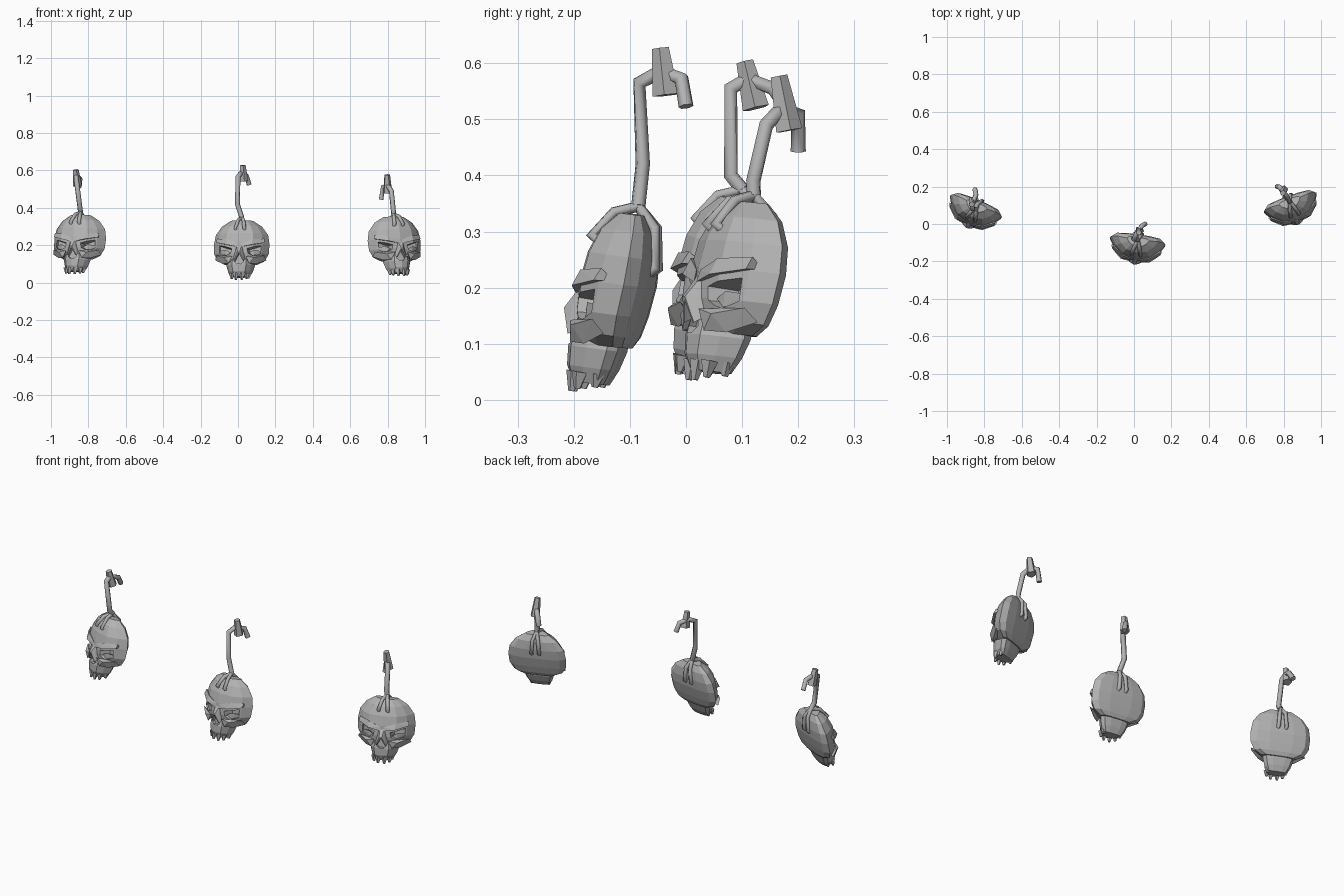
import bpy, bmesh
from math import radians
from mathutils import Vector, Matrix

cube = bpy.data.objects.get("Cube")
if cube:
    bpy.data.objects.remove(cube)

bone = bpy.data.materials.new("bone_grey")
bone.use_nodes = True
grey = (0.45, 0.45, 0.45, 1)
bone.diffuse_color = grey
bone.node_tree.nodes["Principled BSDF"].inputs["Base Color"].default_value = grey


def to_mesh(bm, name):
    bmesh.ops.recalc_face_normals(bm, faces=bm.faces)
    mesh = bpy.data.meshes.new(name)
    bm.to_mesh(mesh)
    bm.free()
    mesh.materials.append(bone)
    return mesh


def place(name, mesh, matrix=None):
    obj = bpy.data.objects.new(name, mesh)
    bpy.context.scene.collection.objects.link(obj)
    if matrix:
        obj.matrix_world = matrix
    return obj


def flip(points):
    return [(-x, y, z) for x, y, z in points]


def hull(name, points):
    bm = bmesh.new()
    for p in points:
        bm.verts.new(p)
    res = bmesh.ops.convex_hull(bm, input=bm.verts)
    loose = {g for g in res["geom_interior"] + res["geom_unused"]
             if isinstance(g, bmesh.types.BMVert) and g.is_valid and not g.link_faces}
    bmesh.ops.delete(bm, geom=list(loose), context="VERTS")
    return to_mesh(bm, name)


# Horizontal half section: share of half width, share of depth from the back
SECTION = [(0, 1), (.5, .9), (.8, .6), (1, .22), (.82, .05), (.4, 0)]


def loft(name, rows):
    """Rows are (z, half width, front y, back y)."""
    bm = bmesh.new()
    outline = SECTION + [(-x, f) for x, f in SECTION[:0:-1]]
    rings = [[bm.verts.new((x * w, back + (front - back) * f, z)) for x, f in outline]
             for z, w, front, back in rows]
    for low, high in zip(rings, rings[1:]):
        for i in range(len(low)):
            j = (i + 1) % len(low)
            bm.faces.new((low[i], low[j], high[j], high[i]))
    bm.faces.new(rings[0])
    bm.faces.new(rings[-1])
    return to_mesh(bm, name)


def spike(name, start, end, r1, r2, sides):
    a, b = Vector(start), Vector(end)
    bm = bmesh.new()
    turn = (b - a).to_track_quat("Z", "Y").to_matrix().to_4x4()
    bmesh.ops.create_cone(bm, cap_ends=True, segments=sides, radius1=r1, radius2=r2,
                          depth=(b - a).length, matrix=Matrix.Translation((a + b) / 2) @ turn)
    return to_mesh(bm, name)


def evaluated(obj):
    graph = bpy.context.evaluated_depsgraph_get()
    return bpy.data.meshes.new_from_object(obj.evaluated_get(graph), depsgraph=graph)


def tube(name, points, radius):
    curve = bpy.data.curves.new(name, "CURVE")
    curve.dimensions = "3D"
    curve.bevel_depth = radius
    curve.bevel_resolution = 1
    curve.use_fill_caps = True
    line = curve.splines.new("POLY")
    line.points.add(len(points) - 1)
    for target, p in zip(line.points, points):
        target.co = (*p, 1)
    temp = place(name, curve)
    mesh = evaluated(temp)
    bpy.data.objects.remove(temp)
    mesh.materials.clear()
    mesh.materials.append(bone)
    return mesh


# Cutters for the eye sockets and the nose opening
rim = [(.03, .175), (.075, .185), (.125, .205), (.125, .145), (.08, .125), (.038, .142)]
socket = [(x, -.2, z) for x, z in rim]
socket += [(.08 + (x - .08) * .65, -.045, .16 + (z - .16) * .65) for x, z in rim]
gap = [(0, .145), (.024, .1), (.012, .088), (-.012, .088), (-.024, .1)]
nose_gap = [(x, y, z) for x, z in gap for y in (-.2, -.092)]
cutters = [place("cutter", hull("cutter", p)) for p in (socket, flip(socket), nose_gap)]
for c in cutters:
    c.hide_render = True


def carve(mesh):
    temp = place("temp", mesh)
    for c in cutters:
        mod = temp.modifiers.new("cut", "BOOLEAN")
        mod.operation = "DIFFERENCE"
        mod.solver = "EXACT"
        mod.object = c
    result = evaluated(temp)
    bpy.data.objects.remove(temp)
    return result


# Skull parts, shared by all three skulls
parts = {}
parts["cranium"] = carve(loft("cranium", [
    (.092, .085, -.085, -.005), (.112, .126, -.1, .004), (.15, .147, -.108, .012),
    (.205, .15, -.108, .02), (.255, .141, -.1, .02), (.3, .108, -.082, .012),
    (.33, .06, -.052, -.005)]))
parts["upper_jaw"] = carve(loft("upper_jaw", [
    (.022, .05, -.1, -.035), (.05, .066, -.113, -.022),
    (.085, .077, -.115, -.012), (.12, .07, -.108, -.012)]))
nose = [(.014, -.1, .198), (.016, -.112, .165), (.006, -.13, .15), (.032, -.1, .115),
        (.027, -.115, .105), (.008, -.09, .2)]
parts["nose"] = carve(hull("nose", nose + flip(nose)))
brow = [(.006, -.112, .178), (.01, -.108, .2), (.07, -.112, .192), (.07, -.1, .222),
        (.13, -.066, .207), (.128, -.055, .23), (.07, -.07, .2), (.12, -.03, .21)]
cheek = [(.035, -.112, .13), (.08, -.104, .122), (.13, -.06, .138), (.138, -.035, .115),
         (.09, -.075, .092), (.055, -.105, .092), (.06, -.05, .11)]
eyelid = [(.048, -.084, .151), (.075, -.08, .166), (.112, -.056, .163),
          (.106, -.056, .144), (.072, -.08, .137), (.08, -.03, .152)]
for label, points in (("brow", brow), ("cheekbone", cheek), ("eyelid", eyelid)):
    for side, shape in (("left", points), ("right", flip(points))):
        mesh = hull(label, shape)
        parts[f"{side}_{label}"] = mesh if label == "eyelid" else carve(mesh)

TOP = (0, -.02, .345)
for side, s in (("left", 1), ("right", -1)):
    for i, (x, y) in enumerate([(.016, -.095), (.04, -.082), (.045, -.05)]):
        parts[f"{side}_tooth_{i}"] = spike("tooth", (s * x, y, .04), (s * x, y - .002, .004 + i * .006),
                                           .016, .006, 5)
    # Rope strands over the forehead and down the back
    parts[f"{side}_front_strand"] = tube("front_strand", [
        TOP, (s * .014, -.06, .33), (s * .024, -.094, .285), (s * .024, -.07, .27)], .01)
    parts[f"{side}_back_strand"] = tube("back_strand", [
        TOP, (s * .014, .016, .31), (s * .02, .026, .24), (s * .02, .008, .225)], .01)

for c in cutters:
    bpy.data.objects.remove(c)

# Place each skull: position, yaw, rope path and knot ends
skulls = {
    "middle": ((.018, -.107, 0), -8,
               [(-.003, -.077, .42), (0, -.083, .565), (.015, -.045, .585),
                (.045, -.008, .572), (.06, 0, .523)],
               [(.03, -.035, .543), (.025, -.045, .627)]),
    "right": ((-.85, .08, .03), -23,
              [(-.845, .08, .4), (-.865, .08, .555), (-.865, .11, .572),
               (-.845, .155, .555), (-.85, .185, .51)],
              [(-.86, .125, .52), (-.868, .105, .603)]),
    "left": ((.84, .1, .02), 20,
             [(.83, .12, .39), (.82, .143, .49), (.8, .17, .52),
              (.775, .2, .51), (.765, .2, .443)],
             [(.8, .183, .48), (.797, .165, .577)]),
}
for who, (spot, yaw, path, knot) in skulls.items():
    matrix = (Matrix.Translation(spot) @ Matrix.Rotation(radians(yaw), 4, "Z")
              @ Matrix.Rotation(radians(-7), 4, "X"))
    for label, mesh in parts.items():
        place(f"{who}_skull_{label}", mesh, matrix)
    place(f"{who}_rope", tube("rope", [matrix @ Vector(TOP)] + path, .0135))
    place(f"{who}_knot", spike("knot", *knot, .025, .016, 5))
